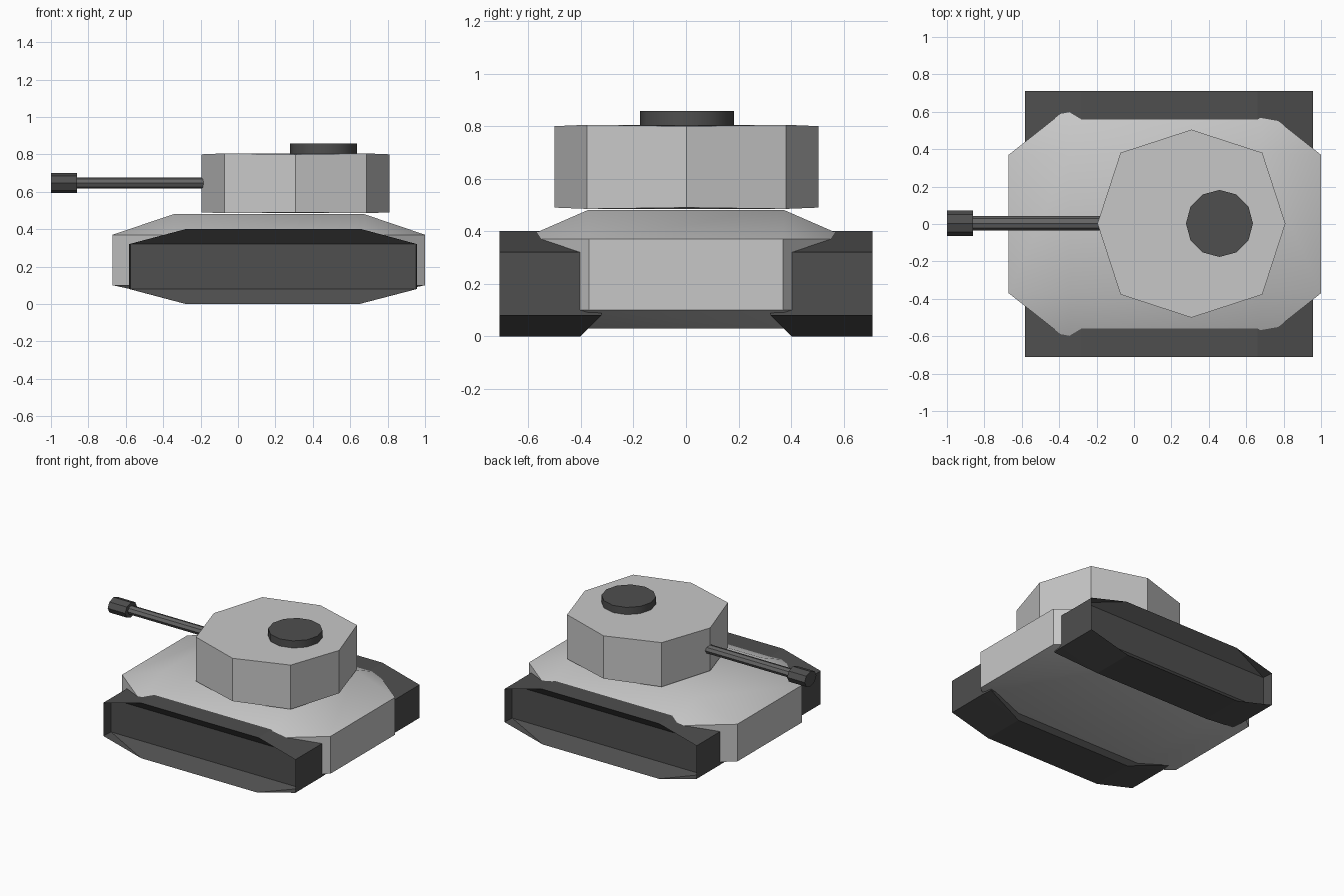
import bpy, bmesh
from math import sin, cos, pi, radians
from mathutils import Matrix

cube = bpy.data.objects.get("Cube")
if cube:
    bpy.data.objects.remove(cube, do_unlink=True)


def material(name, value):
    m = bpy.data.materials.new(name)
    m.use_nodes = True
    colour = (value, value, value, 1)
    m.diffuse_color = colour
    m.node_tree.nodes["Principled BSDF"].inputs["Base Color"].default_value = colour
    return m


light_grey = material("light grey", 0.575)
dark_grey = material("dark grey", 0.077)
barrel_grey = material("barrel grey", 0.13)


def finish(name, bm, mat, smooth_angle=0):
    bmesh.ops.recalc_face_normals(bm, faces=bm.faces)
    mesh = bpy.data.meshes.new(name)
    bm.to_mesh(mesh)
    bm.free()
    mesh.materials.append(mat)
    obj = bpy.data.objects.new(name, mesh)
    bpy.context.collection.objects.link(obj)
    if smooth_angle:
        bpy.ops.object.select_all(action='DESELECT')
        obj.select_set(True)
        bpy.context.view_layer.objects.active = obj
        bpy.ops.object.shade_smooth_by_angle(angle=radians(smooth_angle))


def walls(bm, a, b):
    """Join two matching closed loops of vertices with side faces."""
    for i in range(len(a)):
        j = (i + 1) % len(a)
        bm.faces.new((a[i], a[j], b[j], b[i]))


# Hull: a box with every edge and corner cut by wide chamfers
CX = 0.165
bm = bmesh.new()
for sx in (-1, 1):
    for sy in (-1, 1):
        for z_end, z_side in ((0.48, 0.37), (0.03, 0.10)):
            for x, y, z in ((0.51, 0.375, z_end), (0.835, 0.37, z_side),
                            (0.51, 0.627, z_side)):
                bm.verts.new((CX + sx * x, sy * y, z))
bmesh.ops.convex_hull(bm, input=bm.verts)
bmesh.ops.dissolve_limit(bm, angle_limit=radians(1), verts=bm.verts, edges=bm.edges)
finish("hull", bm, light_grey, smooth_angle=30)

# Tracks: long blocks with chamfered ends, the side panels pushed inwards
profile = [(-0.28, 0), (0.65, 0), (0.957, 0.08), (0.957, 0.32),
           (0.66, 0.40), (-0.28, 0.40), (-0.582, 0.32), (-0.582, 0.08)]
panel = [(-0.576, 0.08), (0.951, 0.08), (0.951, 0.32), (-0.576, 0.32)]
PUSH = 0.08


def track_side(bm, loop, side, y):
    """Close a track outline with a central panel and sloping bands."""
    p = [bm.verts.new((x, side * (y - PUSH), z)) for x, z in panel]
    bm.faces.new(p)
    for k in range(4):
        a, b = loop[2 * k], loop[2 * k + 1]
        c = loop[(2 * k + 2) % 8]
        q, r = p[k], p[(k + 1) % 4]
        bm.faces.new((a, b, r, q))
        bm.faces.new((b, c, r))


for name, side in (("left_track", 1), ("right_track", -1)):
    bm = bmesh.new()
    loops = []
    for y in (0.402, 0.71):
        loop = [bm.verts.new((x, side * y, z)) for x, z in profile]
        track_side(bm, loop, side, y)
        loops.append(loop)
    walls(bm, *loops)
    finish(name, bm, dark_grey)

# Turret: eight sided drum with slightly taller diagonal corners
bm = bmesh.new()
lower, upper = [], []
for i in range(8):
    r, half = (0.536, 0.160) if i % 2 else (0.5025, 0.155)
    x, y = 0.307 + r * cos(i * pi / 4), 0.002 + r * sin(i * pi / 4)
    lower.append(bm.verts.new((x, y, 0.645 - half)))
    upper.append(bm.verts.new((x, y, 0.645 + half)))
walls(bm, lower, upper)
bm.faces.new(lower)
bm.faces.new(upper)
finish("turret", bm, light_grey)


def tube(name, sides, radius, length, matrix, mat, smooth_angle=0):
    bm = bmesh.new()
    bmesh.ops.create_cone(bm, cap_ends=True, segments=sides, radius1=radius,
                          radius2=radius, depth=length, matrix=matrix)
    finish(name, bm, mat, smooth_angle)


# Hatch on the turret roof
tube("hatch", 12, 0.179, 0.07, Matrix.Translation((0.457, 0.003, 0.822)),
     dark_grey, smooth_angle=35)


# Gun: barrel and muzzle, a little wider than they are tall
def along_x(x0, x1):
    return (Matrix.Translation(((x0 + x1) / 2, 0.004, 0.646))
            @ Matrix.Diagonal((1, 1.25, 1, 1)) @ Matrix.Rotation(pi / 2, 4, 'Y'))


for name, x0, x1, radius, mat in (("barrel", -0.87, -0.10, 0.03, barrel_grey),
                                  ("muzzle", -1.0, -0.86, 0.054, dark_grey)):
    tube(name, 8, radius, x1 - x0, along_x(x0, x1), mat)
